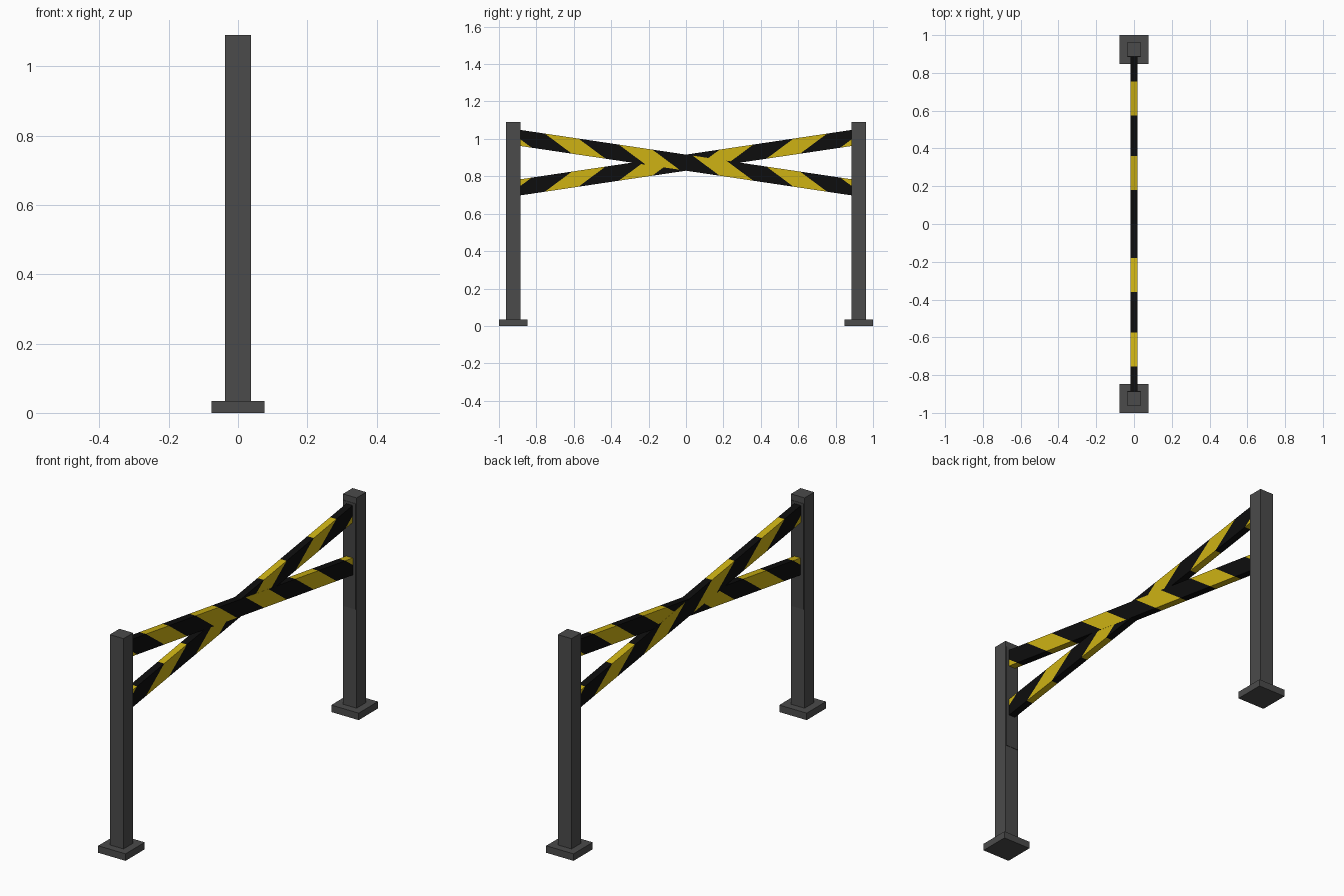
import bpy, bmesh
from mathutils import Vector

if "Cube" in bpy.data.objects:
    bpy.data.objects.remove(bpy.data.objects["Cube"])


def mat(name, rgb):
    m = bpy.data.materials.new(name)
    m.diffuse_color = (*rgb, 1)
    m.use_nodes = True
    m.node_tree.nodes["Principled BSDF"].inputs["Base Color"].default_value = m.diffuse_color
    return m


GREY = mat("dark_grey", (0.07, 0.07, 0.07))
CHARCOAL = mat("charcoal", (0.057, 0.057, 0.057))
BLACK = mat("black", (0.004, 0.004, 0.004))
YELLOW = mat("yellow", (0.62, 0.45, 0.007))


def finish(name, bm, mats):
    bmesh.ops.recalc_face_normals(bm, faces=bm.faces[:])
    me = bpy.data.meshes.new(name)
    bm.to_mesh(me)
    bm.free()
    for m in mats:
        me.materials.append(m)
    ob = bpy.data.objects.new(name, me)
    bpy.context.collection.objects.link(ob)
    return ob


def box(name, lo, hi, m):
    bm = bmesh.new()
    bmesh.ops.create_cube(bm, size=1)
    for v in bm.verts:
        v.co = [(a + b) / 2 + c * (b - a) for a, b, c in zip(lo, hi, v.co)]
    return finish(name, bm, [m])


# Posts with square feet and a thin plate on the inner face
POST_Y, HALF = 0.924, 0.038
for side, s in (("front", -1), ("back", 1)):
    y = s * POST_Y
    box(side + "_foot", (-0.076, y - 0.076, 0), (0.076, y + 0.076, 0.035), GREY)
    box(side + "_post", (-HALF, y - HALF, 0.035), (HALF, y + HALF, 1.09), GREY)
    inner = s * (POST_Y - HALF)
    ys = sorted((inner - s * 0.002, inner + s * 0.002))
    box(side + "_plate", (-0.034, ys[0], 0.53), (0.034, ys[1], 1.06), CHARCOAL)

# Crossed boards with slanted hazard stripes
MID_Z, SLOPE, HEIGHT, END = 0.873, 0.149, 0.086, 0.892
PERIOD, BLACK_HALF, SLANT = 0.395, 0.1075, 0.145 / 0.086


def striped_board(name, flip, half_x):
    bm = bmesh.new()
    bmesh.ops.create_cube(bm, size=1)
    for v in bm.verts:
        y = v.co.y * 2 * END
        v.co = (v.co.x * 2 * half_x, y, MID_Z - SLOPE * y + v.co.z * HEIGHT)
    # cut along every stripe edge
    normal = Vector((0, 1 + SLANT * SLOPE, SLANT)).normalized()
    for i in range(-3, 4):
        for e in (-BLACK_HALF, BLACK_HALF):
            y = i * PERIOD + e
            bmesh.ops.bisect_plane(bm, geom=bm.verts[:] + bm.edges[:] + bm.faces[:],
                                   plane_co=(0, y, MID_Z - SLOPE * y), plane_no=normal)
    # colour by position within the stripe period
    for f in bm.faces:
        c = f.calc_center_median()
        q = c.y + SLANT * (c.z - MID_Z + SLOPE * c.y)
        f.material_index = int(abs(q - round(q / PERIOD) * PERIOD) > BLACK_HALF)
    for v in bm.verts:
        v.co.y *= flip
    return finish(name, bm, [BLACK, YELLOW])


striped_board("descending_board", 1, 0.0183)
striped_board("ascending_board", -1, 0.0177)
